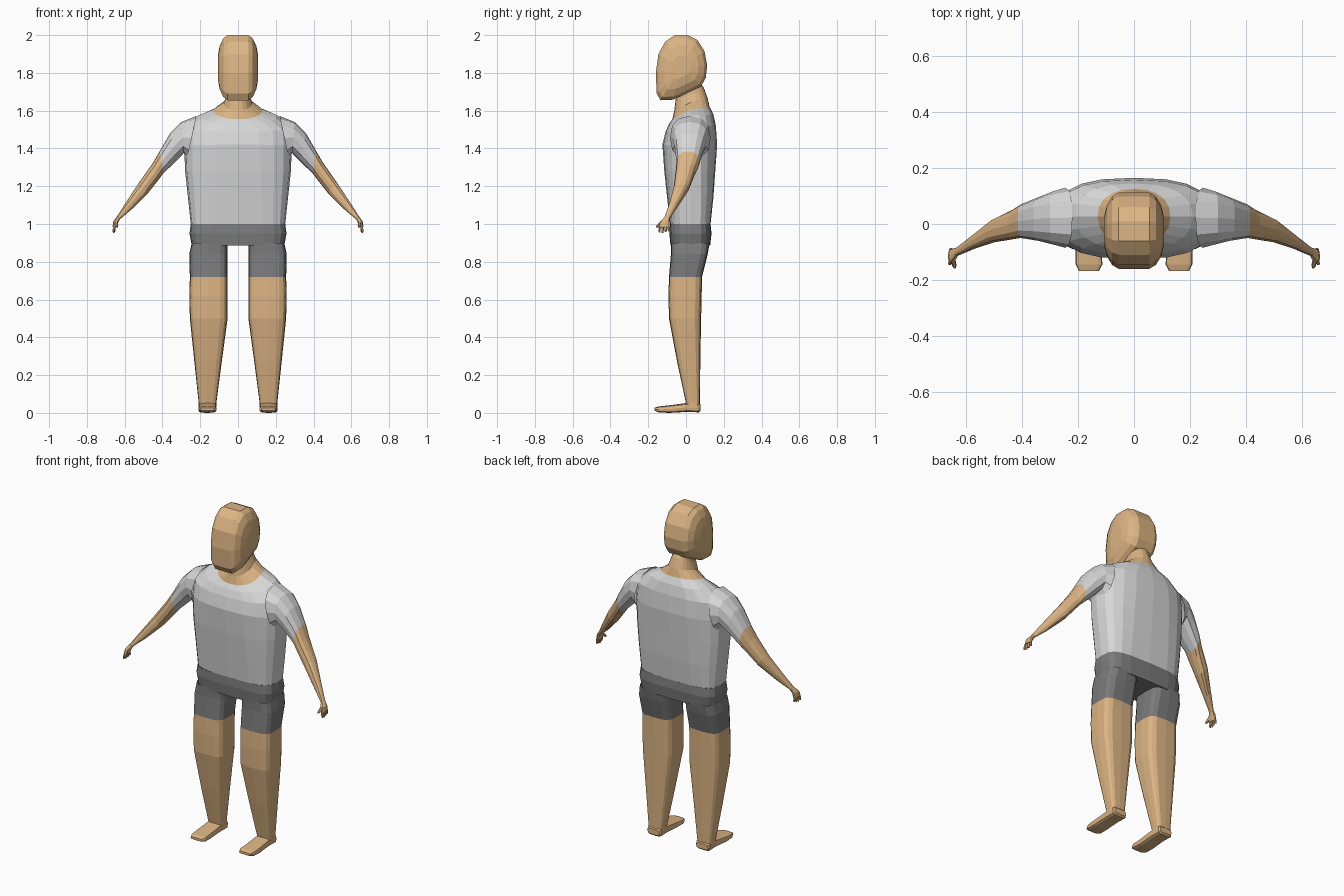
import bpy, bmesh, math
from mathutils import Vector

if "Cube" in bpy.data.objects:
    bpy.data.objects.remove(bpy.data.objects["Cube"])


def material(name, rgb):
    m = bpy.data.materials.new(name)
    m.diffuse_color = (*rgb, 1)
    m.use_nodes = True
    m.node_tree.nodes["Principled BSDF"].inputs["Base Color"].default_value = m.diffuse_color
    return m


SKIN = material("skin", (0.72, 0.46, 0.23))
SHIRT = material("light grey shirt", (0.68, 0.68, 0.68))
SHORTS = material("dark grey shorts", (0.20, 0.20, 0.20))


def unit_ring(n, p):
    """Superellipse points; p = 2 is round, higher is boxier."""
    pts = []
    for i in range(n):
        a = 2 * math.pi * i / n
        c, s = math.cos(a), math.sin(a)
        pts.append((math.copysign(abs(c) ** (2 / p), c),
                    math.copysign(abs(s) ** (2 / p), s)))
    return pts


def loft(name, rings, mats, split=None, caps=(False, False), mirror=False):
    """Skin rings of points; bands from index split on use the second material."""
    bm = bmesh.new()
    vr = [[bm.verts.new(p) for p in r] for r in rings]
    n = len(vr[0])
    for b in range(len(vr) - 1):
        for i in range(n):
            j = (i + 1) % n
            f = bm.faces.new((vr[b][i], vr[b][j], vr[b + 1][j], vr[b + 1][i]))
            f.material_index = 1 if split is not None and b >= split else 0
    if caps[0]:
        bm.faces.new(vr[0][::-1])
    if caps[1]:
        f = bm.faces.new(vr[-1])
        f.material_index = 0 if split is None else 1
    bmesh.ops.recalc_face_normals(bm, faces=bm.faces[:])
    me = bpy.data.meshes.new(name)
    bm.to_mesh(me)
    bm.free()
    ob = bpy.data.objects.new(name, me)
    bpy.context.collection.objects.link(ob)
    for m in mats:
        me.materials.append(m)
    if mirror:
        ob.modifiers.new("mirror", 'MIRROR').use_mirror_merge = False
    return ob


def body_ring(hw, yf, yb, zf, zs, zb, p, n=20):
    """Trunk section with separate front, side and back heights."""
    out = []
    for c, s in unit_ring(n, p):
        z = zs + (zb - zs) * s if s > 0 else zs + (zs - zf) * s
        out.append((hw * c, (yf + yb) / 2 + (yb - yf) / 2 * s, z))
    return out


def flat_ring(x0, x1, yf, yb, z, p=4, n=16):
    return [((x0 + x1) / 2 + (x1 - x0) / 2 * c, (yf + yb) / 2 + (yb - yf) / 2 * s, z)
            for c, s in unit_ring(n, p)]


def arm_ring(top, bot, yf, yb, p=2.4, n=12):
    """Arm section spanned by its top and bottom (x, z) points."""
    out = []
    for c, s in unit_ring(n, p):
        out.append(((top[0] + bot[0]) / 2 + (top[0] - bot[0]) / 2 * s,
                    (yf + yb) / 2 + (yb - yf) / 2 * c,
                    (top[1] + bot[1]) / 2 + (top[1] - bot[1]) / 2 * s))
    return out


# Shirt trunk with neckline and neck
trunk = [
    (.25, -.085, .13, 1.0, 1.0, 1.0, 3.5),
    (.265, -.10, .145, 1.14, 1.14, 1.14, 3.1),
    (.28, -.115, .155, 1.28, 1.28, 1.28, 2.8),
    (.285, -.125, .165, 1.42, 1.41, 1.42, 2.6),
    (.28, -.108, .158, 1.49, 1.51, 1.52, 2.5),
    (.21, -.09, .145, 1.53, 1.575, 1.58, 2.4),
    (.13, -.072, .125, 1.555, 1.607, 1.62, 2.3),
    (.075, -.062, .115, 1.60, 1.645, 1.665, 2.2),
    (.06, -.055, .095, 1.66, 1.68, 1.72, 2.2),
    (.055, -.04, .07, 1.70, 1.72, 1.76, 2.2),
]
loft("shirt_and_neck", [body_ring(*r) for r in trunk], [SHIRT, SKIN], split=6)

# Head: side profile scaled down towards each cheek
profile = [(-.06, 2.0), (.01, 2.0), (.06, 1.975), (.098, 1.915), (.112, 1.84),
           (.105, 1.775), (.08, 1.73), (.01, 1.695), (-.07, 1.658), (-.135, 1.655),
           (-.155, 1.69), (-.16, 1.8), (-.146, 1.9), (-.11, 1.965)]
layers = [(.055, 1), (.078, .9), (.097, .67), (.107, .36)]
layers = [(-x, s) for x, s in reversed(layers)] + layers
loft("head", [[(x, -.025 + (y + .025) * s, 1.83 + (z - 1.83) * s) for y, z in profile]
              for x, s in layers], [SKIN], caps=(True, True))

# Shorts hip
hips = [(.25, -.085, .13, 1.0), (.257, -.088, .135, .95), (.245, -.082, .128, .885)]
loft("shorts_hip", [body_ring(w, f, b, z, z, z, 3.7) for w, f, b, z in hips],
     [SHORTS], caps=(False, True))

# Legs, with the shorts down to the hem
legs = [
    (.055, .245, -.08, .125, .90), (.055, .258, -.08, .115, .84),
    (.055, .255, -.09, .085, .72), (.055, .257, -.093, .083, .62),
    (.055, .255, -.09, .08, .50), (.086, .231, -.047, .076, .27),
    (.115, .208, .0, .073, .05), (.115, .208, .0, .073, .03),
]
loft("leg", [flat_ring(*r) for r in legs], [SHORTS, SKIN], split=2, mirror=True)

# Feet, lofted from heel to toe: y, inner x, outer x, bottom, top
feet = [(.078, .122, .200, .012, .045), (.068, .115, .207, .003, .055),
        (.0, .115, .207, .005, .052), (-.09, .115, .210, 0, .040),
        (-.145, .113, .208, .003, .034), (-.167, .125, .197, .012, .027)]
loft("foot", [[((a + b) / 2 + (b - a) / 2 * c, y, (lo + hi) / 2 + (hi - lo) / 2 * s)
               for c, s in unit_ring(12, 4)] for y, a, b, lo, hi in feet],
     [SKIN], caps=(True, True), mirror=True)

# Arms: sleeve, forearm and palm
arms = [
    ((.22, 1.572), (.27, 1.34), -.085, .13),
    ((.30, 1.54), (.287, 1.375), -.072, .115),
    ((.36, 1.48), (.325, 1.335), -.06, .095),
    ((.415, 1.385), (.395, 1.268), -.05, .07),
    ((.45, 1.325), (.42, 1.235), -.055, .05),
    ((.52, 1.225), (.475, 1.165), -.065, .018),
    ((.59, 1.12), (.56, 1.08), -.09, -.042),
    ((.641, 1.04), (.625, 1.025), -.115, -.085),
    ((.66, 1.015), (.636, 1.005), -.138, -.088),
    ((.664, .985), (.644, .982), -.144, -.088),
]
loft("arm", [arm_ring(*r) for r in arms], [SHIRT, SKIN], split=3,
     caps=(False, True), mirror=True)


def finger(name, a, b, ra, rb):
    a, b = Vector(a), Vector(b)
    q = (b - a).to_track_quat('Z', 'Y')
    loft(name, [[p + q @ Vector((r * c, r * s, 0)) for c, s in unit_ring(6, 2)]
                for p, r in ((a, ra), (a.lerp(b, .7), ra), (b, rb))],
         [SKIN], caps=(False, True), mirror=True)


# Fingers and thumb
for i in range(4):
    y = -.138 + i * .0145
    finger(f"finger_{i + 1}", (.654, y, .987),
           (.660 - .002 * i, y - .004 + .003 * i, .953 + .004 * abs(i - 1)), .0065, .004)
finger("thumb", (.645, -.13, 1.008), (.640, -.157, .983), .008, .004)
